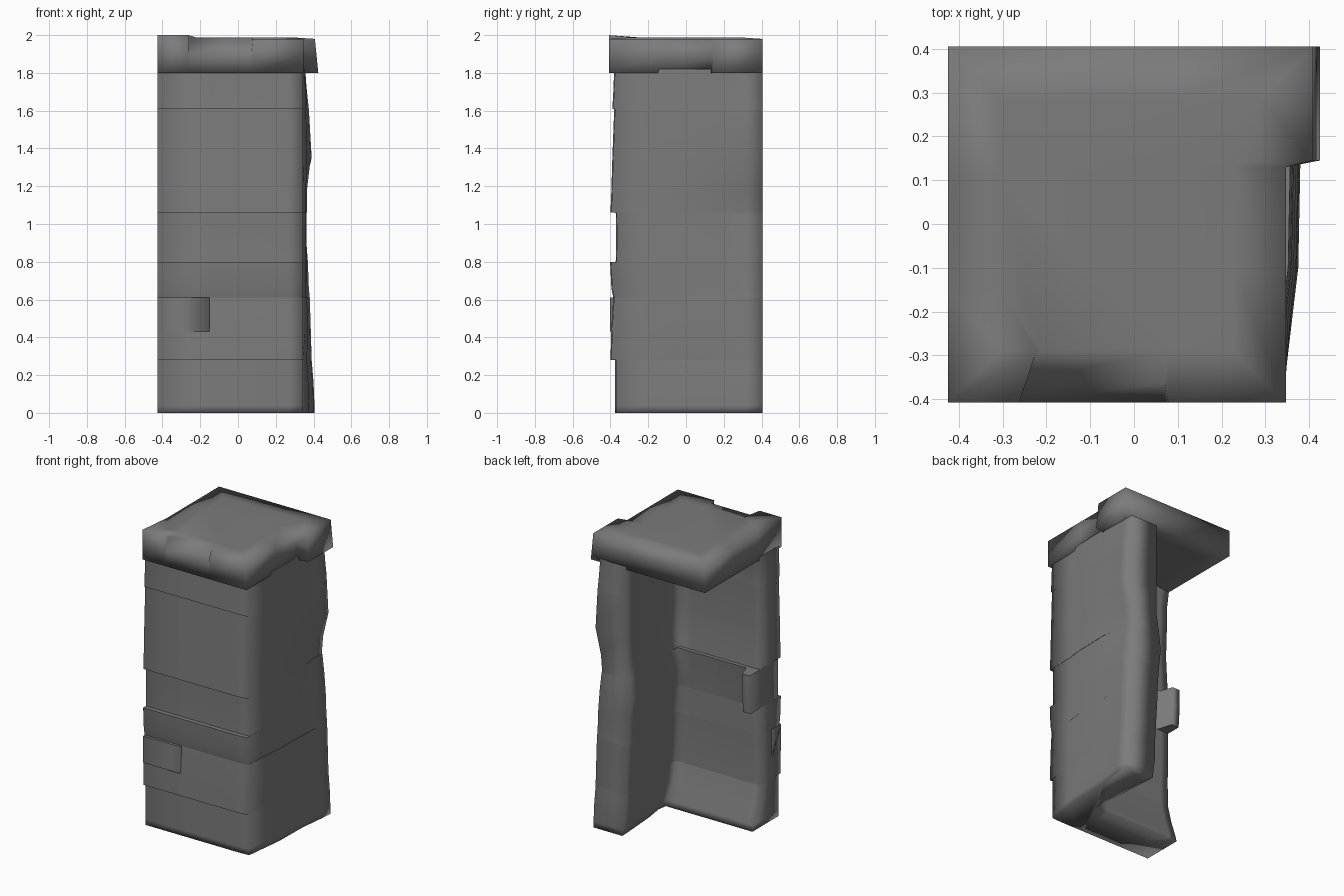
import bpy
import bmesh

cube = bpy.data.objects.get("Cube")
if cube:
    bpy.data.objects.remove(cube)

stone_mat = bpy.data.materials.new("grey_stone")
stone_mat.use_nodes = True
GREY = (0.2, 0.2, 0.2, 1)
stone_mat.diffuse_color = GREY
bsdf = stone_mat.node_tree.nodes["Principled BSDF"]
bsdf.inputs["Base Color"].default_value = GREY
bsdf.inputs["Roughness"].default_value = 0.9

LEFT, BACK = -0.425, 0.405


def loft(name, rings, sharp_bottom=True, sharp_top=True):
    """Skin closed rings; the walls stay smooth and the caps may be crisp."""
    bm = bmesh.new()
    loops = [[bm.verts.new(p) for p in ring] for ring in rings]
    n = len(loops[0])
    for low, high in zip(loops, loops[1:]):
        for i in range(n):
            j = (i + 1) % n
            bm.faces.new((low[i], low[j], high[j], high[i]))
    caps = [(bm.faces.new(loops[0]), sharp_bottom), (bm.faces.new(loops[-1]), sharp_top)]
    for face in bm.faces:
        face.smooth = True
    for face, sharp in caps:
        for edge in face.edges:
            edge.smooth = not sharp
    bmesh.ops.recalc_face_normals(bm, faces=bm.faces)
    mesh = bpy.data.meshes.new(name)
    bm.to_mesh(mesh)
    bm.free()
    mesh.materials.append(stone_mat)
    obj = bpy.data.objects.new(name, mesh)
    bpy.context.collection.objects.link(obj)


def wall_ring(z, front, inner, side, end, side_in, lip=None):
    """L-shaped section: front wall plus the wall on the left-hand side."""
    lip = inner if lip is None else lip
    outline = [
        (LEFT, front), (-0.15, front), (0.1, front), (0.27, front), (0.343, front + 0.005),
        (side - 0.012, -0.2), (side, -0.1), (side + 0.005, 0.15), (end - 0.005, 0.32),
        (end, BACK), (side_in, BACK), (side_in + 0.005, 0.32), (side_in + 0.02, 0.1),
        (side_in + 0.04, inner + 0.06), (side_in + 0.03, inner), (side_in - 0.06, inner),
        (-0.1, inner), (-0.34, inner), (-0.37, lip), (LEFT, lip),
    ]
    return [(x, y, z) for x, y in outline]


# Stacked wall courses: z, front, inner, side, end, side_in, lip
courses = {
    "base_course": [
        (0, -0.375, -0.1, 0.375, 0.405, 0.19),
        (0.04, -0.375, -0.11, 0.375, 0.405, 0.185),
        (0.16, -0.375, -0.15, 0.372, 0.4, 0.17),
        (0.28, -0.375, -0.18, 0.365, 0.39, 0.17),
    ],
    "lower_course": [
        (0.28, -0.4, -0.18, 0.365, 0.39, 0.17),
        (0.45, -0.395, -0.185, 0.37, 0.385, 0.16),
        (0.61, -0.385, -0.18, 0.365, 0.38, 0.15),
    ],
    "projecting_course": [
        (0.61, -0.385, -0.18, 0.36, 0.38, 0.15),
        (0.66, -0.395, -0.18, 0.36, 0.375, 0.15),
        (0.8, -0.402, -0.18, 0.36, 0.37, 0.14),
    ],
    "recessed_course": [
        (0.8, -0.372, -0.18, 0.36, 0.37, 0.14, -0.08),
        (0.93, -0.37, -0.17, 0.358, 0.36, 0.125, -0.07),
        (1.06, -0.372, -0.155, 0.358, 0.345, 0.14, -0.07),
    ],
    "upper_course": [
        (1.06, -0.4, -0.18, 0.36, 0.34, 0.14),
        (1.18, -0.395, -0.19, 0.36, 0.35, 0.16),
        (1.35, -0.39, -0.2, 0.365, 0.39, 0.16),
        (1.61, -0.38, -0.19, 0.36, 0.375, 0.16),
    ],
    "neck_course": [
        (1.61, -0.39, -0.19, 0.36, 0.375, 0.16),
        (1.7, -0.385, -0.19, 0.357, 0.365, 0.16),
        (1.82, -0.38, -0.17, 0.352, 0.355, 0.16),
    ],
}
for name, rows in courses.items():
    loft(name, [wall_ring(*row) for row in rows], sharp_bottom=name != "base_course")


# Roof slab with a proud back corner and a notched front edge
def slab_ring(z, inset=0.0, corner=0.407, notch=0.0, rise=0.0):
    x0, x1, xc = LEFT + inset, 0.347 - inset, corner - inset
    y0, y1 = -0.408 + inset, BACK - inset
    return [
        (x0, y0, z + rise), (-0.262 + inset / 3, y0, z + rise),
        (-0.255 + inset / 3, y0 + notch, z), (0.07, y0 + notch, z), (0.078, y0, z),
        (x1, y0, z), (x1, -0.1, z), (x1, 0.13, z), (xc, 0.145, z),
        (xc, y1, z), (0.1, y1, z), (x0, y1, z), (x0, 0.1, z), (x0, -0.15, z),
    ]


loft("roof_slab", [
    slab_ring(1.81, inset=0.12), slab_ring(1.8, corner=0.425), slab_ring(1.9, corner=0.415),
    slab_ring(1.98, notch=0.045, rise=0.02), slab_ring(1.988, inset=0.12),
], False, False)


# Stone standing slightly proud of the lower course
x0, x1, y0, y1 = LEFT, -0.15, -0.403, -0.3
loft("front_lower_stone", [
    [(x0, y0, z), (x1, y0, z), (x1, y1, z), (x0, y1, z)] for z in (0.43, 0.61)
])
